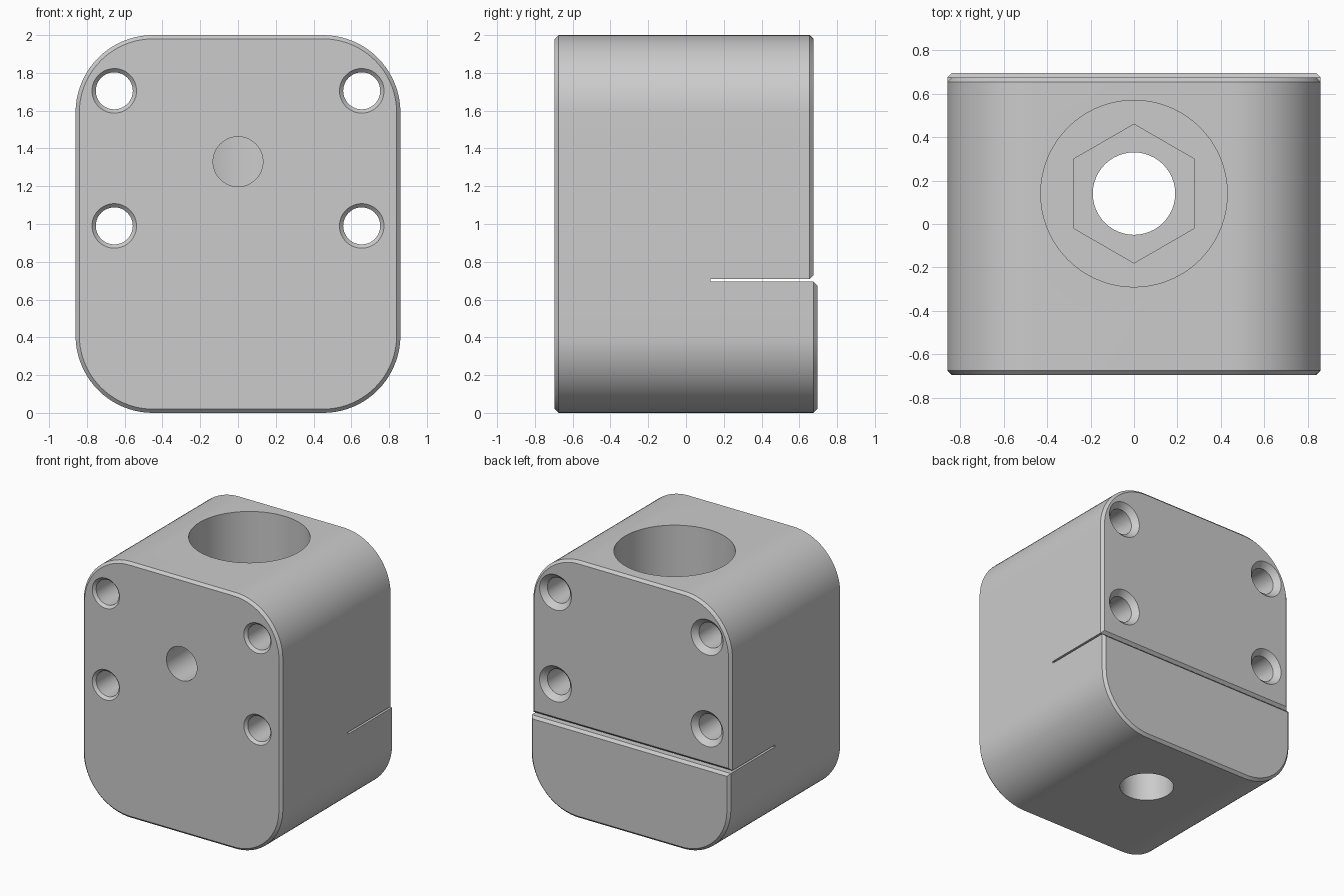
import bpy, bmesh
from math import sin, cos, pi
from mathutils import Matrix

if "Cube" in bpy.data.objects:
    bpy.data.objects.remove(bpy.data.objects["Cube"])

HALF_W, TOP, RADIUS, CHAMFER = 0.86, 2.0, 0.41, 0.02
FRONT, SLIT_END = -0.695, 0.13
SLIT_LOW, SLIT_HIGH = 0.695, 0.71
BACK_UPPER, BACK_LOWER = 0.675, 0.695
ARC_STEPS = 20

grey = bpy.data.materials.new("plain grey")
grey.use_nodes = True
grey.diffuse_color = (0.6, 0.6, 0.6, 1)
grey.node_tree.nodes["Principled BSDF"].inputs["Base Color"].default_value = grey.diffuse_color


def new_object(name, bm):
    bmesh.ops.recalc_face_normals(bm, faces=bm.faces)
    mesh = bpy.data.meshes.new(name)
    bm.to_mesh(mesh)
    bm.free()
    mesh.materials.append(grey)
    obj = bpy.data.objects.new(name, mesh)
    bpy.context.collection.objects.link(obj)
    return obj


def corner(cx, cz, start, inset):
    r = RADIUS - inset
    angles = [start + pi / 2 * i / ARC_STEPS for i in range(ARC_STEPS + 1)]
    return [(cx + r * cos(a), cz + r * sin(a)) for a in angles]


def upper_outline(inset=0, lip=0):
    x, z, w = HALF_W - RADIUS, TOP - RADIUS, HALF_W - inset
    return ([(w, SLIT_HIGH + lip)] + corner(x, z, 0, inset)
            + corner(-x, z, pi / 2, inset) + [(-w, SLIT_HIGH + lip)])


def lower_outline(inset=0, lip=0):
    x, z, w = HALF_W - RADIUS, RADIUS, HALF_W - inset
    return ([(-w, SLIT_LOW - lip)] + corner(-x, z, pi, inset)
            + corner(x, z, 3 * pi / 2, inset) + [(w, SLIT_LOW - lip)])


# Body: chamfered front section, splitting into two chamfered jaws at the slit
bm = bmesh.new()


def ring(outline, y):
    return [bm.verts.new((x, y, z)) for x, z in outline]


def bridge(a, b):
    for i in range(len(a)):
        j = (i + 1) % len(a)
        bm.faces.new((a[i], a[j], b[j], b[i]))


face_ring = ring(upper_outline(CHAMFER) + lower_outline(CHAMFER), FRONT)
edge_ring = ring(upper_outline() + lower_outline(), FRONT + CHAMFER)
split_ring = ring(upper_outline() + lower_outline(), SLIT_END)
bm.faces.new(face_ring)
bridge(face_ring, edge_ring)
bridge(edge_ring, split_ring)

half = len(split_ring) // 2
upper, lower = split_ring[:half], split_ring[half:]
bm.faces.new((upper[-1], lower[0], lower[-1], upper[0]))
for jaw, outline, back in ((upper, upper_outline, BACK_UPPER),
                           (lower, lower_outline, BACK_LOWER)):
    rim = ring(outline(), back - CHAMFER)
    cap = ring(outline(CHAMFER, CHAMFER), back)
    bridge(jaw, rim)
    bridge(rim, cap)
    bm.faces.new(cap)
body = new_object("clamp_block", bm)


def lathe_cutter(profile, matrix, sides=48):
    """Solid of (radius, height) stations along local z."""
    tool = bmesh.new()
    rings = []
    for r, h in profile:
        rings.append([tool.verts.new((r * cos(2 * pi * i / sides),
                                      r * sin(2 * pi * i / sides), h))
                      for i in range(sides)])
    for a, b in zip(rings, rings[1:]):
        for i in range(sides):
            j = (i + 1) % sides
            tool.faces.new((a[i], a[j], b[j], b[i]))
    tool.faces.new(rings[0])
    tool.faces.new(rings[-1])
    tool.transform(matrix)
    return new_object("cutter", tool)


def cut(cutter):
    cutter.hide_render = True
    bpy.ops.object.select_all(action="DESELECT")
    bpy.context.view_layer.objects.active = body
    body.select_set(True)
    mod = body.modifiers.new("cut", "BOOLEAN")
    mod.operation, mod.solver, mod.object = "DIFFERENCE", "EXACT", cutter
    bpy.ops.object.modifier_apply(modifier=mod.name)
    bpy.data.objects.remove(cutter)


# Vertical bore, hexagonal nut pocket and bolt hole
axis = Matrix.Translation((0, 0.14, 0))
cut(lathe_cutter([(0.43, 0.66), (0.43, 2.1)], axis, 72))
cut(lathe_cutter([(0.32, 0.4), (0.32, 0.9)], axis @ Matrix.Rotation(pi / 2, 4, "Z"), 6))
cut(lathe_cutter([(0.19, -0.1), (0.19, 0.8)], axis))


def along_y(x, z):
    return Matrix.Translation((x, 0, z)) @ Matrix.Rotation(-pi / 2, 4, "X")


# Front hole into the bore
cut(lathe_cutter([(0.132, -0.8), (0.132, 0.1)], along_y(0, 1.33)))

# Four through holes, countersunk at both ends
screw = [(0.118, -0.8), (0.118, FRONT), (0.098, FRONT + 0.02),
         (0.098, BACK_UPPER - 0.04), (0.138, BACK_UPPER), (0.138, 0.8)]
for side in (-1, 1):
    for z in (0.99, 1.705):
        cut(lathe_cutter(screw, along_y(side * 0.655, z)))

bpy.ops.object.shade_smooth_by_angle(angle=pi / 6)
